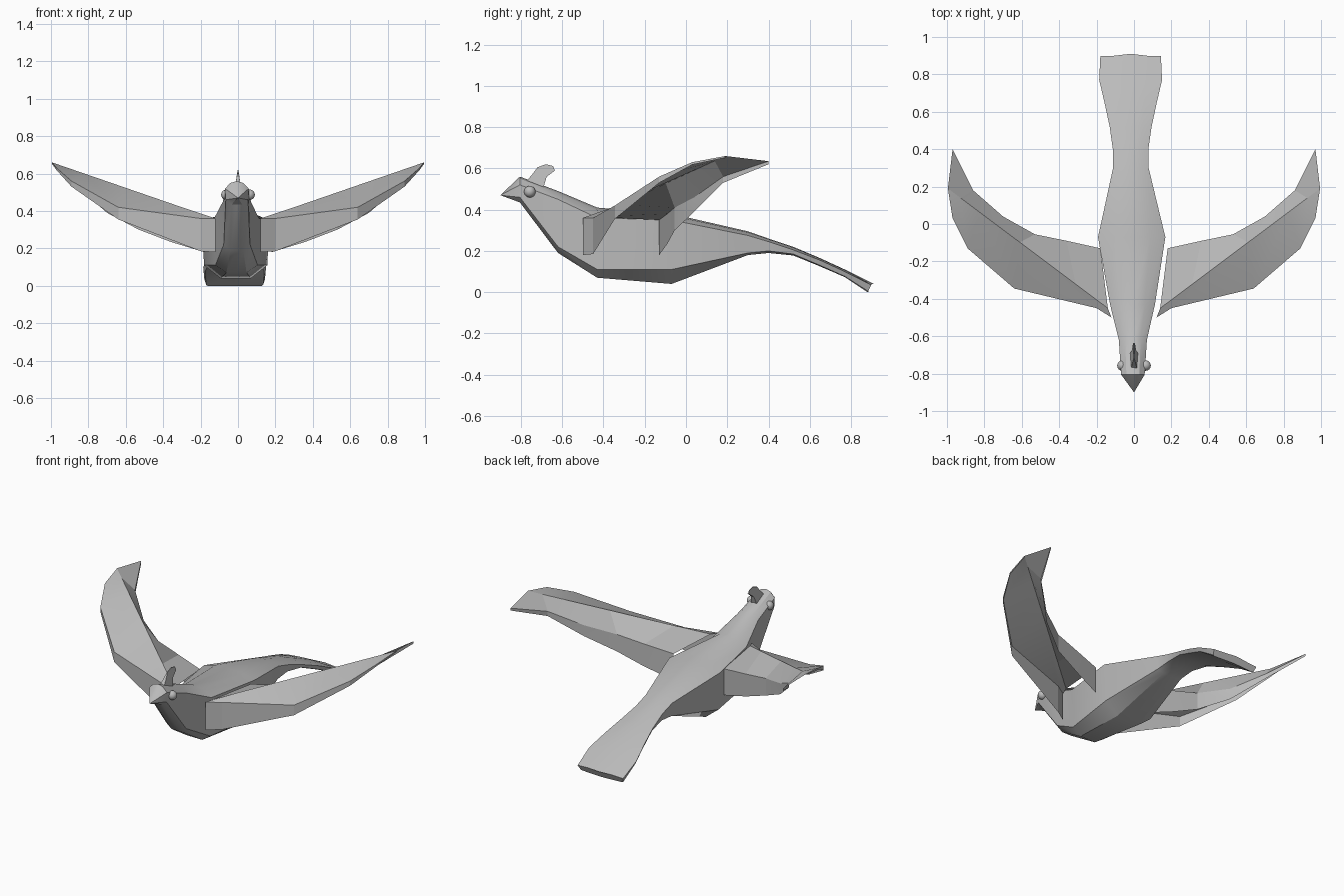
import bpy, bmesh, math
from mathutils import Vector

cube = bpy.data.objects.get("Cube")
if cube:
    bpy.data.objects.remove(cube, do_unlink=True)

GREY = (0.5, 0.5, 0.5, 1)
grey = bpy.data.materials.new("plain grey")
grey.use_nodes = True
grey.diffuse_color = GREY
grey.node_tree.nodes["Principled BSDF"].inputs["Base Color"].default_value = GREY


def finish(bm, name, angle=None):
    mesh = bpy.data.meshes.new(name)
    bm.to_mesh(mesh)
    bm.free()
    obj = bpy.data.objects.new(name, mesh)
    bpy.context.collection.objects.link(obj)
    mesh.materials.append(grey)
    if angle:
        bpy.ops.object.select_all(action="DESELECT")
        obj.select_set(True)
        bpy.context.view_layer.objects.active = obj
        bpy.ops.object.shade_smooth_by_angle(angle=math.radians(angle))
    return obj


def loft(bm, rows, closed):
    rings = [[bm.verts.new(p) for p in row] for row in rows]
    for a, b in zip(rings, rings[1:]):
        for i in range(len(a) if closed else len(a) - 1):
            j = (i + 1) % len(a)
            bm.faces.new((a[i], a[j], b[j], b[i]))
    return rings


# Body, beak and tail: sections as y, half width, top, shoulder, chine, belly
SECTIONS = [
    (-0.805, 0.063, 0.56, 0.52, 0.46, 0.435),
    (-0.62, 0.075, 0.49, 0.45, 0.22, 0.19),
    (-0.43, 0.12, 0.41, 0.36, 0.11, 0.07),
    (-0.07, 0.18, 0.38, 0.35, 0.11, 0.04),
    (0.3, 0.095, 0.295, 0.275, 0.19, 0.18),
    (0.4, 0.095, 0.26, 0.245, 0.2, 0.19),
    (0.52, 0.112, 0.22, 0.205, 0.185, 0.178),
    (0.65, 0.14, 0.165, 0.155, 0.13, 0.125),
    (0.77, 0.168, 0.11, 0.1, 0.077, 0.073),
    (0.88, 0.162, 0.04, 0.035, 0.005, 0),
]


def body_ring(y, w, top, shoulder, chine, belly):
    tail = max(0, y - 0.3)
    mid = -0.006 - 0.012 * min(1, max(0, y + 0.6))
    low = 0.45 + min(0.45, tail)
    half = [(0.55, 0.75 * top + 0.25 * shoulder), (1, shoulder), (0.94, chine), (low, belly)]
    right = [(w * k, z) for k, z in half]
    left = [(-x, z) for x, z in reversed(right)]
    bend = 0.02 if y > 0.8 else 0
    return [(mid + x, y + bend * (z - belly) / (top - belly) + bend * (x == 0) / 2, z)
            for x, z in [(0, top)] + right + [(0, belly)] + left]


bm = bmesh.new()
rings = loft(bm, [body_ring(*s) for s in SECTIONS], True)
tip = bm.verts.new((0, -0.9, 0.47))
head = rings[0]
for i, v in enumerate(head):
    bm.faces.new((v, tip, head[(i + 1) % len(head)]))
bm.faces.new(rings[-1])
bmesh.ops.recalc_face_normals(bm, faces=bm.faces)
finish(bm, "body", 28)

# Wings: edge points as x, y, z and the depth of the lip hanging below
LEADING = [(0.12, -0.5, 0.36, 0.18), (0.2, -0.45, 0.36, 0.175), (0.64, -0.345, 0.42, 0.065),
           (0.89, -0.13, 0.56, 0.03), (0.97, 0.03, 0.63, 0.012), (0.995, 0.19, 0.66, 0.008)]
TRAILING = [(0.18, -0.13, 0.35, 0.17), (0.36, -0.09, 0.38, 0.145), (0.53, -0.055, 0.41, 0.11),
            (0.7, 0.04, 0.46, 0.07), (0.86, 0.18, 0.56, 0.03), (0.97, 0.4, 0.635, 0.015)]
RIDGE_START, RIDGE_END = Vector((0.14, -0.45, 0.365)), Vector((0.995, 0.19, 0.66))
RIDGE_STEPS = (0, 0.2, 0.55, 0.8, 0.92, 1)

for side, name in ((1, "left_wing"), (-1, "right_wing")):
    rows = []
    for lead, trail, t in zip(LEADING, TRAILING, RIDGE_STEPS):
        ridge = RIDGE_START.lerp(RIDGE_END, t)
        low_lead = (*lead[:2], lead[2] - lead[3])
        low_trail = (*trail[:2], trail[2] - trail[3])
        rows.append([(side * p[0], p[1], p[2])
                     for p in (low_lead, lead[:3], ridge, trail[:3], low_trail)])
    bm = bmesh.new()
    loft(bm, rows, False)
    bmesh.ops.remove_doubles(bm, verts=bm.verts, dist=0.0005)
    bmesh.ops.recalc_face_normals(bm, faces=bm.faces)
    if sum(f.normal.z for f in bm.faces) < 0:
        bmesh.ops.reverse_faces(bm, faces=bm.faces)
    finish(bm, name, 15)

# Crest: curved fin, wide at the root and thin at the top
CREST = [(-0.79, 0.52), (-0.75, 0.565), (-0.72, 0.605), (-0.68, 0.62), (-0.645, 0.612),
         (-0.635, 0.59), (-0.675, 0.56), (-0.69, 0.51)]
bm = bmesh.new()
sides = []
for side in (1, -1):
    sides.append([bm.verts.new((side * max(0.002, 0.2 * (0.615 - z)), y, z)) for y, z in CREST])
    bm.faces.new(sides[-1])
for i in range(len(CREST)):
    j = (i + 1) % len(CREST)
    bm.faces.new((sides[0][i], sides[0][j], sides[1][j], sides[1][i]))
bmesh.ops.recalc_face_normals(bm, faces=bm.faces)
finish(bm, "crest", 30)

# Eyes
for side, name in ((1, "left_eye"), (-1, "right_eye")):
    bm = bmesh.new()
    bmesh.ops.create_uvsphere(bm, u_segments=16, v_segments=10, radius=0.028)
    bmesh.ops.translate(bm, verts=bm.verts, vec=(side * 0.062, -0.757, 0.487))
    finish(bm, name, 60)
